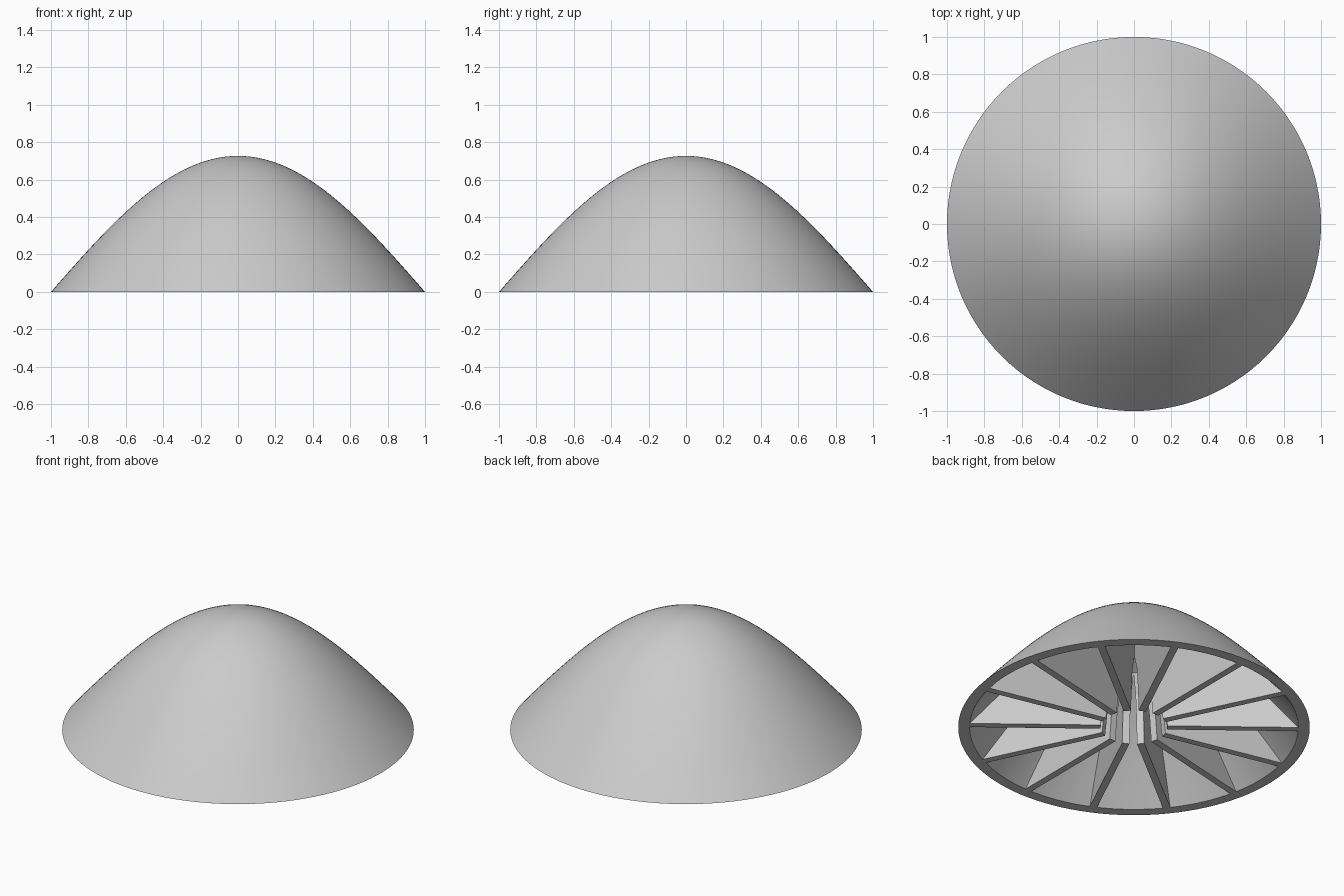
import bpy, bmesh, math
from mathutils import Matrix, Vector

RIBS = 14
RIB_WIDTH = 0.042
SEGMENTS = 112
STEPS = 28

cube = bpy.data.objects.get("Cube")
if cube:
    bpy.data.objects.remove(cube, do_unlink=True)

grey = bpy.data.materials.new("plain_grey")
grey.use_nodes = True
grey.diffuse_color = (0.6, 0.6, 0.6, 1)
grey.node_tree.nodes["Principled BSDF"].inputs["Base Color"].default_value = (0.6, 0.6, 0.6, 1)


def dome_curve(radius, height, steps=STEPS):
    """Cosine bell from the apex down to the rim, as (r, 0, z) points."""
    pts = []
    for i in range(steps + 1):
        t = i / steps
        pts.append(Vector((radius * t, 0, height * math.cos(t * math.pi / 2))))
    pts[-1].z = 0
    return pts


def finish(bm, name):
    bmesh.ops.recalc_face_normals(bm, faces=bm.faces)
    mesh = bpy.data.meshes.new(name)
    bm.to_mesh(mesh)
    bm.free()
    mesh.materials.append(grey)
    obj = bpy.data.objects.new(name, mesh)
    bpy.context.collection.objects.link(obj)
    return obj


# Dome shell: outer and inner bells joined by a flat rim, turned about z
profile = dome_curve(1.0, 0.727) + dome_curve(0.935, 0.68)[::-1]
bm = bmesh.new()
verts = [bm.verts.new(p) for p in profile]
edges = [bm.edges.new(pair) for pair in zip(verts, verts[1:])]
bmesh.ops.spin(bm, geom=verts + edges, cent=(0, 0, 0), axis=(0, 0, 1),
               angle=math.tau, steps=SEGMENTS)
bmesh.ops.remove_doubles(bm, verts=bm.verts, dist=0.0001)
shell = finish(bm, "dome_shell")
bpy.ops.object.select_all(action="DESELECT")
shell.select_set(True)
bpy.context.view_layer.objects.active = shell
bpy.ops.object.shade_smooth_by_angle(angle=math.radians(35))

# Radial ribs: webs under the shell, cut away around a tapered central hollow,
# with a gap rather than a rib on the +x axis
hollow = [(0.19, 0), (0.175, 0.15), (0.15, 0.3), (0.09, 0.41), (0, 0.45)]
outline = dome_curve(0.94, 0.685) + [Vector((r, 0, z)) for r, z in hollow]
bm = bmesh.new()
for i in range(RIBS):
    web = bm.faces.new([bm.verts.new(p) for p in outline])
    side = bmesh.ops.extrude_face_region(bm, geom=[web])["geom"]
    moved = [v for v in side if isinstance(v, bmesh.types.BMVert)]
    turn = Matrix.Rotation(math.tau * (i + 0.5) / RIBS, 4, "Z")
    half = Vector((0, RIB_WIDTH / 2, 0))
    for v in moved:
        v.co = turn @ (v.co + half)
    for v in web.verts:
        v.co = turn @ (v.co - half)
finish(bm, "radial_ribs")
